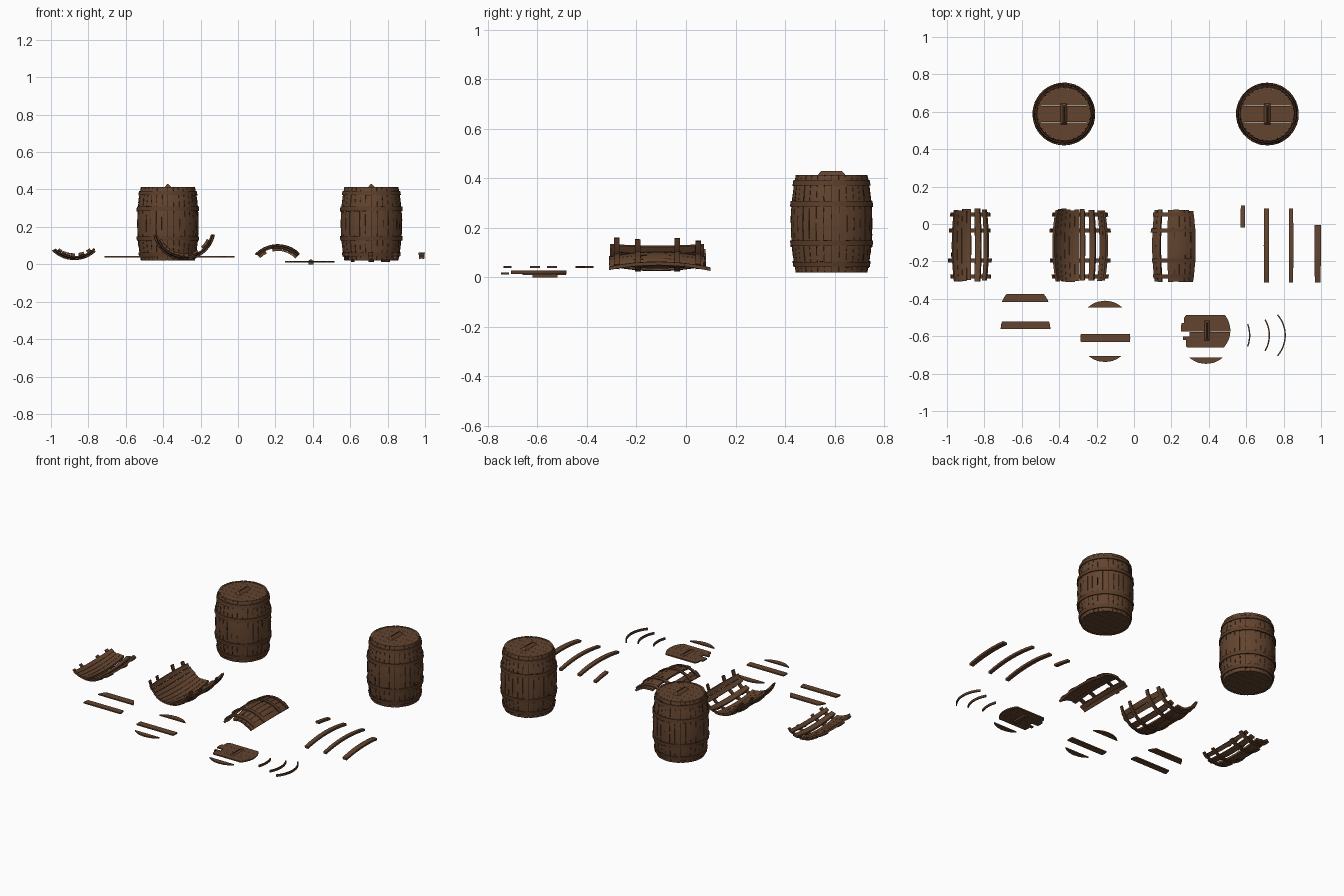
import bpy, bmesh, random
from math import sin, cos, radians, sqrt, pi
from mathutils import Matrix, Vector

random.seed(4)
if "Cube" in bpy.data.objects:
    bpy.data.objects.remove(bpy.data.objects["Cube"])


def material(name, rgb):
    m = bpy.data.materials.new(name)
    m.use_nodes = True
    m.diffuse_color = (*rgb, 1)
    m.node_tree.nodes["Principled BSDF"].inputs["Base Color"].default_value = (*rgb, 1)
    return m


WOOD = material("brown wood", (0.125, 0.058, 0.028))
HOOP = material("hoop wood", (0.105, 0.047, 0.022))
DARK = material("dark crack", (0.018, 0.01, 0.006))

HALF = 0.197           # half length of a barrel
STEP = 11.25           # degrees per stave
HOOPS = (-0.165, -0.08, 0.08, 0.165)
LID = 0.133            # lid radius


def radius(u):
    return 0.164 - 0.02 * (u / HALF) ** 2


def finish(bm, name, mat, matrix):
    bmesh.ops.recalc_face_normals(bm, faces=bm.faces)
    mesh = bpy.data.meshes.new(name)
    bm.to_mesh(mesh)
    bm.free()
    mesh.materials.append(mat)
    obj = bpy.data.objects.new(name, mesh)
    bpy.context.collection.objects.link(obj)
    obj.matrix_world = matrix
    bpy.ops.object.select_all(action='DESELECT')
    obj.select_set(True)
    bpy.context.view_layer.objects.active = obj
    bpy.ops.object.shade_smooth_by_angle(angle=radians(30))
    return obj


def patch(bm, a0, a1, u0, u1, low, high):
    """Solid piece of barrel wall between two angles and two positions on the axis."""
    nu = max(1, round((u1 - u0) / 0.05))
    na = max(1, round((a1 - a0) / 6))
    layers = []
    for off in (low, high):
        rows = []
        for i in range(nu + 1):
            u = u0 + (u1 - u0) * i / nu
            r = radius(u) + off
            angles = [radians(a0 + (a1 - a0) * j / na) for j in range(na + 1)]
            rows.append([bm.verts.new((r * sin(a), u, -r * cos(a))) for a in angles])
        layers.append(rows)
    lo, hi = layers
    for rows in layers:
        for r, s in zip(rows, rows[1:]):
            for j in range(na):
                bm.faces.new((r[j], r[j + 1], s[j + 1], s[j]))
    for i in range(nu):
        for j in (0, na):
            bm.faces.new((lo[i][j], lo[i + 1][j], hi[i + 1][j], hi[i][j]))
    for j in range(na):
        for i in (0, nu):
            bm.faces.new((lo[i][j], lo[i][j + 1], hi[i][j + 1], hi[i][j]))


def wall(name, matrix, spans, hoop_span, rough, cracks):
    """Staves in the given angle spans, hoops across them and dark cracks."""
    bm = bmesh.new()
    for start, end in spans:
        count = max(1, round((end - start) / STEP))
        width = (end - start) / count
        for k in range(count):
            a = start + k * width
            jig = random.uniform(-0.001, 0.001)
            patch(bm, a + 0.3, a + width - 0.3,
                  -HALF + random.uniform(0, rough), HALF - random.uniform(0, rough),
                  -0.013, jig)
    finish(bm, name + "_staves", WOOD, matrix)

    bm = bmesh.new()
    for u in HOOPS:
        a0 = hoop_span[0] + random.uniform(0, rough * 600)
        a1 = hoop_span[1] - random.uniform(0, rough * 600)
        patch(bm, a0, a1, u - 0.011, u + 0.011, -0.002, 0.006)
    finish(bm, name + "_hoops", HOOP, matrix)

    bm = bmesh.new()
    for k in range(cracks):
        start, end = random.choice(spans)
        if k % 3:      # crack along a stave
            a = start + STEP * random.randrange(max(1, round((end - start) / STEP)))
            u = random.uniform(-0.17, 0.15)
            patch(bm, a - 0.6, a + 0.6, u, u + random.uniform(0.015, 0.04), -0.002, 0.0015)
        else:          # nick at a hoop edge
            a = random.uniform(start, end - 5)
            u = random.choice(HOOPS) + random.choice((-0.012, 0.012))
            patch(bm, a, a + 5, u - 0.0015, u + 0.0015, -0.002, 0.0065)
    finish(bm, name + "_cracks", DARK, matrix)


def chord_plank(bm, y0, y1, z0, z1, left_limit=-1.0):
    """Slice of a round lid between two parallel chords."""
    ys = [y0 + (y1 - y0) * i / 8 for i in range(9)]
    half = [sqrt(max(0, LID ** 2 - y * y)) for y in ys]
    outline = [(h, y) for h, y in zip(half, ys)]
    outline += [(max(-h, left_limit), y) for h, y in zip(half[::-1], ys[::-1])]
    verts = [bm.verts.new((x, y, z0)) for x, y in outline]
    bmesh.ops.remove_doubles(bm, verts=verts, dist=0.0001)
    face = bm.faces.new([v for v in verts if v.is_valid])
    top = bmesh.ops.extrude_face_region(bm, geom=[face])["geom"]
    moved = [g for g in top if isinstance(g, bmesh.types.BMVert)]
    bmesh.ops.translate(bm, verts=moved, vec=(0, 0, z1 - z0))


def handle(name, loc, height):
    """Ridge-shaped grip with sloping ends and a dark split on the ridge."""
    bm = bmesh.new()
    base = [(-0.018, -0.057), (0.018, -0.057), (0.018, 0.057), (-0.018, 0.057)]
    pts = [(x, y, 0) for x, y in base] + [(x * 0.2, y * 0.75, height) for x, y in base]
    bmesh.ops.convex_hull(bm, input=[bm.verts.new(p) for p in pts])
    finish(bm, name, WOOD, Matrix.Translation(loc))
    bm = bmesh.new()
    bmesh.ops.create_cube(bm, size=1, matrix=Matrix.Diagonal((0.006, 0.08, 0.001, 1)))
    finish(bm, name + "_split", DARK, Matrix.Translation(Vector(loc) + Vector((0, 0, height))))


# Two whole barrels
UPRIGHT = Matrix.Rotation(pi / 2, 4, 'X')
for side, x in (("right", -0.375), ("left", 0.713)):
    name = side + "_barrel"
    place = Matrix.Translation((x, 0.588, 0.02 + HALF))
    wall(name, place @ UPRIGHT, [(0, 360)], (0, 360), 0, 90)
    bm = bmesh.new()
    patch(bm, 0, 360, -HALF + 0.004, HALF - 0.004, -0.009, -0.005)
    finish(bm, name + "_seams", DARK, place @ UPRIGHT)
    for part, z in (("lid", HALF - 0.012), ("base", -HALF + 0.002)):
        bm = bmesh.new()
        w = LID / 3
        for k in range(-3, 3):
            chord_plank(bm, k * w + 0.0004, (k + 1) * w - 0.0004, z, z + 0.01)
        finish(bm, name + "_" + part, WOOD, place)
    handle(name + "_handle", (x, 0.588, 0.412), 0.017)

# Broken barrel walls: two lie like bowls, one like an arch
wall("small_bowl_wreck", Matrix.Translation((-0.875, -0.115, 0.19)),
     [(-38, 2), (9, 22), (28, 38)], (-47, 46), 0.012, 14)
wall("large_bowl_wreck", Matrix.Translation((-0.288, -0.115, 0.19)),
     [(-66, 10), (19, 32), (43, 66)], (-80, 80), 0.012, 20)
ARCH = Matrix.Rotation(pi, 4, 'Y')
wall("arch_wreck", Matrix.Translation((0.212, -0.115, -0.06)) @ ARCH,
     [(-46, 12), (26, 45)], (-48, 48), 0.012, 14)

# Loose staves
for i, (x, u0, u1, a) in enumerate(((0.582, 0.095, 0.213, 4.5), (0.708, -HALF, HALF, 5),
                                    (0.84, -HALF, HALF, 4.2), (0.982, -HALF, 0.11, 6))):
    bm = bmesh.new()
    patch(bm, -a, a, u0, u1, -0.014, 0)
    finish(bm, f"loose_stave_{i + 1}", WOOD, Matrix.Translation((x, -0.115, -0.1)) @ ARCH)

# Loose hoop pieces
for i, (x, a) in enumerate(((0.622, 21), (0.727, 30), (0.812, 41))):
    bm = bmesh.new()
    patch(bm, 90 - a, 90 + a, -0.007, 0.007, -0.001, 0.006)
    finish(bm, f"hoop_piece_{i + 1}", HOOP, Matrix.Translation((x - 0.17, -0.595, 0.02)) @ UPRIGHT)

# Loose lid planks
for i, (x, y, y0, y1, z) in enumerate((
        (-0.582, -0.463, 0.045, 0.09, 0.037), (-0.58, -0.565, 0.003, 0.043, 0.037),
        (-0.155, -0.543, 0.096, 0.133, 0.037), (-0.153, -0.61, -0.021, 0.021, 0.037),
        (-0.155, -0.605, -0.133, -0.1, 0.037), (0.385, -0.615, -0.133, -0.1, 0.011))):
    bm = bmesh.new()
    chord_plank(bm, y0, y1, z, z + 0.008)
    finish(bm, f"lid_plank_{i + 1}", WOOD, Matrix.Translation((x, y, 0)))

# Broken lid with a notched left edge and its handle
bm = bmesh.new()
for y0, y1, limit in ((-0.09, -0.05, -0.105), (-0.05, -0.012, -0.12), (-0.032, -0.006, -0.085),
                      (-0.006, 0.04, -0.13), (0.04, 0.085, -0.115)):
    if limit == -0.12:
        y1 = -0.032
    chord_plank(bm, y0, y1 - 0.0006, 0.01, 0.018, limit)
finish(bm, "broken_lid", WOOD, Matrix.Translation((0.382, -0.57, 0)))
handle("broken_lid_handle", (0.39, -0.57, 0.015), 0.011)
bm = bmesh.new()
bmesh.ops.create_cube(bm, size=1, matrix=Matrix.Diagonal((0.025, 0.1, 0.012, 1)))
finish(bm, "broken_lid_batten", WOOD, Matrix.Translation((0.39, -0.57, 0.006)))
